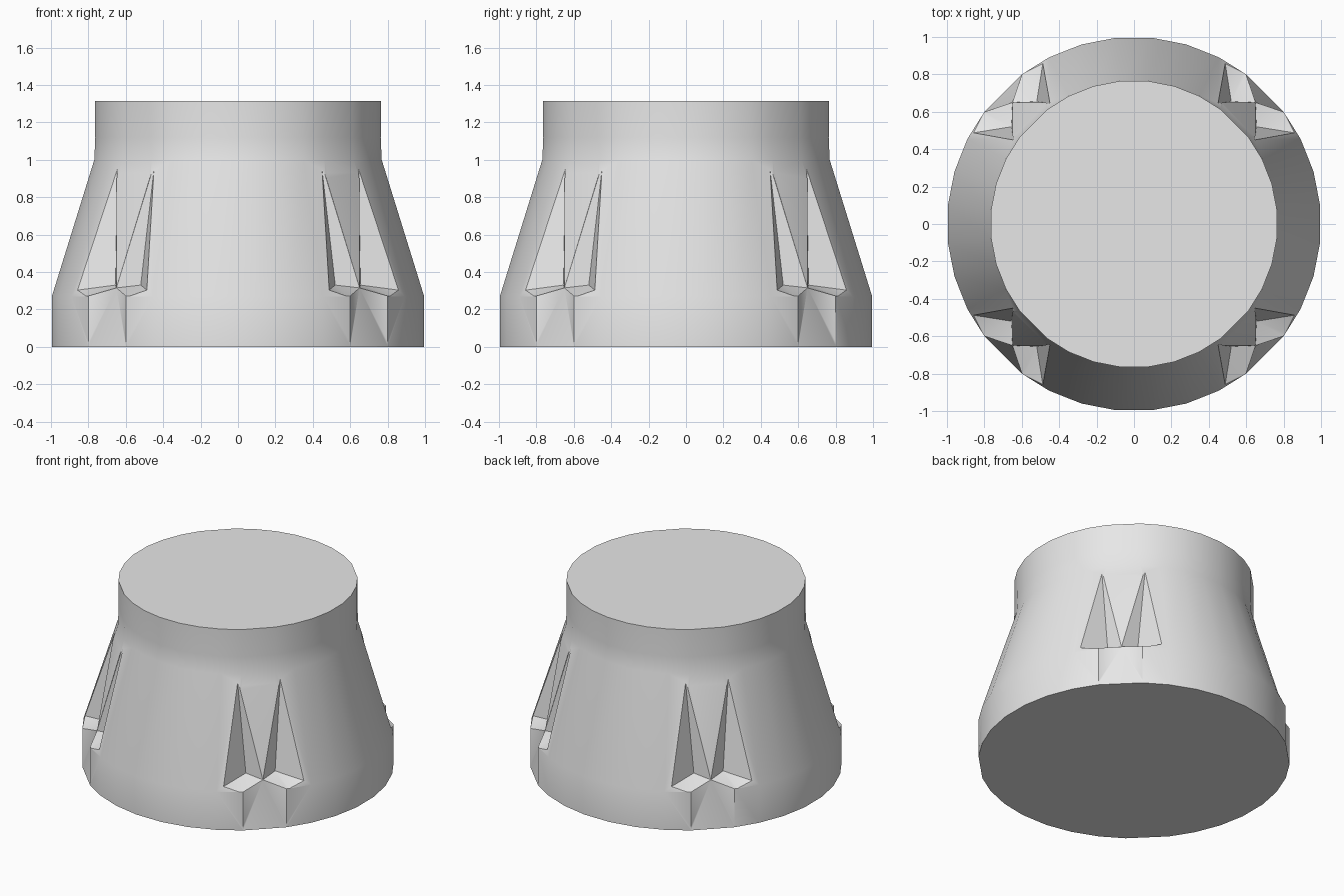
import bpy, bmesh, math

cube = bpy.data.objects.get("Cube")
if cube:
    bpy.data.objects.remove(cube, do_unlink=True)

grey = bpy.data.materials.new("plain_grey")
grey.use_nodes = True
colour = (0.8, 0.8, 0.8, 1)
grey.diffuse_color = colour
grey.node_tree.nodes["Principled BSDF"].inputs["Base Color"].default_value = colour


def make_object(name, bm):
    bmesh.ops.recalc_face_normals(bm, faces=bm.faces)
    mesh = bpy.data.meshes.new(name)
    bm.to_mesh(mesh)
    bm.free()
    mesh.materials.append(grey)
    ob = bpy.data.objects.new(name, mesh)
    bpy.context.collection.objects.link(ob)
    return ob


# Tapered body with a straight base and collar
profile = [(1, 0), (1, 0.27), (0.772, 1), (0.767, 1.12), (0.768, 1.315)]
half = [5.7, 16.3, 27, 36.87]
quadrant = half + [90 - a for a in reversed(half)]
angles = [math.radians(q * 90 + a) for q in range(4) for a in quadrant]
bm = bmesh.new()
rings = [[bm.verts.new((r * math.cos(a), r * math.sin(a), z)) for a in angles]
         for r, z in profile]
n = len(angles)
for low, high in zip(rings, rings[1:]):
    for i in range(n):
        j = (i + 1) % n
        bm.faces.new((low[i], low[j], high[j], high[i]))
bm.faces.new(rings[0])
bm.faces.new(rings[-1])
body = make_object("tapered_body", bm)

# Shared points of the paired corner notches
ridge = (0.65, 0.65, 0.315)
pocket = [ridge, (0.83, 0.59, 0.263), (0.655, 0.52, 0.33), (1.03, 0.46, 0.28),
          (0.655, 0.505, 0.8), (0.645, 0.445, 0.985),
          (1.03, 0.44, 1), (0.95, 0.59, 0.3), (0.95, 0.59, 1)]
swapped_pocket = [(y, x, z) for x, y, z in pocket]
upper_facet = [ridge, (0.44, 0.65, 1), (0.65, 0.44, 1),
               (0.59, 0.83, 0.26), (0.83, 0.59, 0.26),
               (0.59, 0.9, 1), (0.9, 0.59, 1), (0.9, 0.9, 0.3)]
lower_facet = [ridge, (0.6, 0.8, 0.004), (0.8, 0.6, 0.004),
               (0.59, 0.83, 0.265), (0.83, 0.59, 0.265),
               (0.59, 0.83, -0.03), (0.83, 0.59, -0.03)]


def corner_cutter(name, points):
    bm = bmesh.new()
    for sx in (1, -1):
        for sy in (1, -1):
            verts = [bm.verts.new((x * sx, y * sy, z)) for x, y, z in points]
            hull = bmesh.ops.convex_hull(bm, input=verts)
            spare = set(hull["geom_interior"]) | set(hull["geom_unused"])
            spare = [v for v in spare if isinstance(v, bmesh.types.BMVert)]
            bmesh.ops.delete(bm, geom=spare, context="VERTS")
    ob = make_object(name, bm)
    ob.hide_render = True
    return ob


# Cut the four pairs of notches
bpy.context.view_layer.objects.active = body
cutters = {"pocket_cutter": pocket, "swapped_pocket_cutter": swapped_pocket,
           "upper_facet_cutter": upper_facet, "lower_facet_cutter": lower_facet}
for name, points in cutters.items():
    cutter = corner_cutter(name, points)
    mod = body.modifiers.new(name, "BOOLEAN")
    mod.operation = "DIFFERENCE"
    mod.solver = "EXACT"
    mod.object = cutter
    bpy.ops.object.modifier_apply(modifier=mod.name)
    bpy.data.objects.remove(cutter, do_unlink=True)

# Smooth body with sharp notch edges
bpy.ops.object.select_all(action="DESELECT")
body.select_set(True)
bpy.ops.object.shade_smooth_by_angle(angle=math.radians(30))
